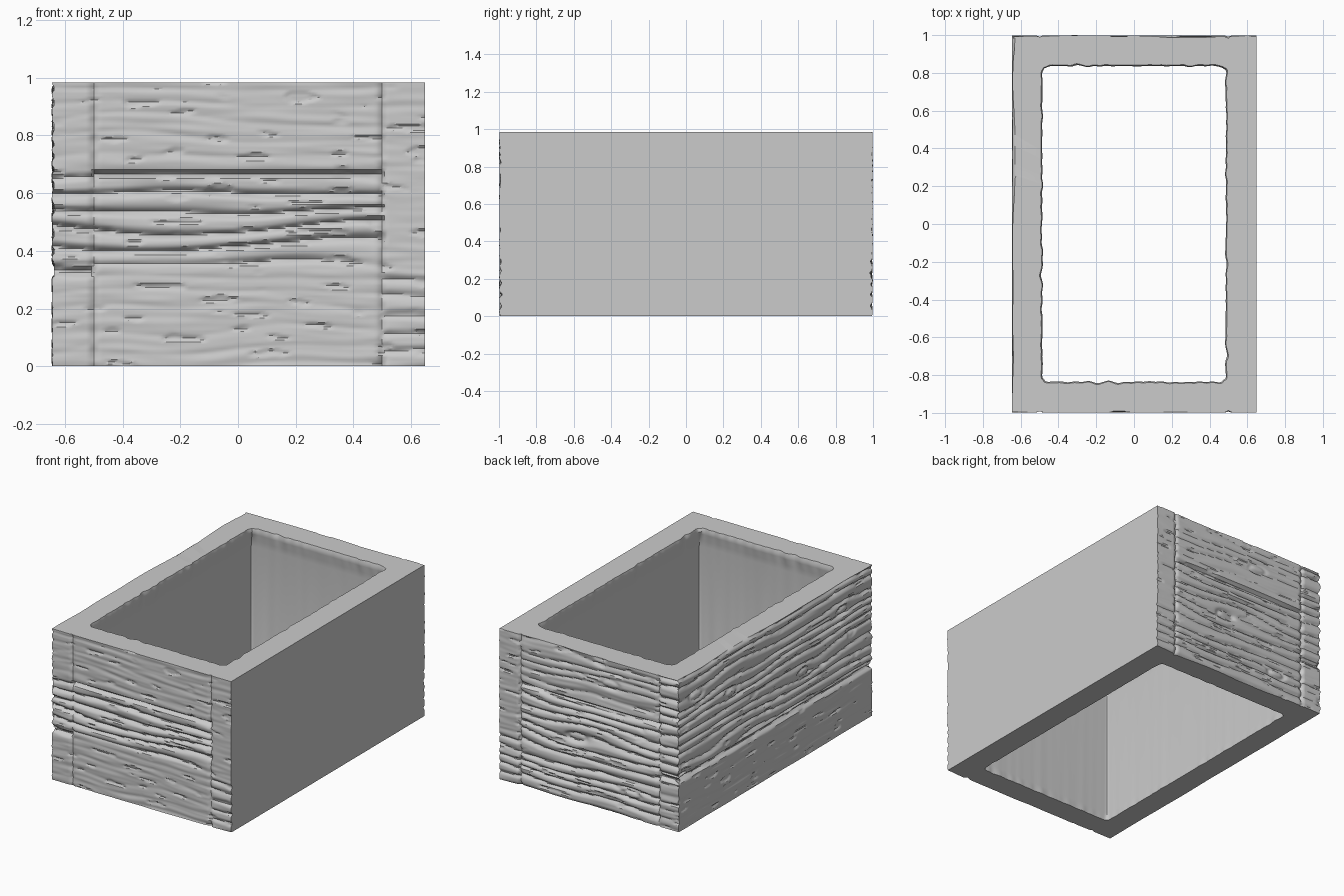
import bpy, bmesh, math
from mathutils import Vector, noise

if "Cube" in bpy.data.objects:
    bpy.data.objects.remove(bpy.data.objects["Cube"], do_unlink=True)

HX, HY, H = 0.648, 1.0, 0.984      # outer half sizes and height
SEAM = 0.5                         # where end strips meet the short planks
ROWS = 130


def ramp(a, b, v):
    t = min(1, max(0, (v - a) / (b - a)))
    return t * t * (3 - 2 * t)


def groove(v, centre, width):
    return max(0, 1 - abs(v - centre) / width)


def grain(u, z, seed, depth, knots=()):
    """Depth of carved wood grain: long wavy ridges bending around knots."""
    w = z
    hole = 0
    for ku, kz in knots:
        r2 = ((u - ku) / 0.12) ** 2 + ((z - kz) / 0.05) ** 2
        w += (z - kz) * -0.6 * math.exp(-r2)
        hole += math.exp(-((math.sqrt(r2) - 0.5) / 0.15) ** 2) * 0.6
    w += 0.025 * noise.noise(Vector((u * 2.2, z * 3, seed)))
    ridge = abs(math.sin(w * 52 + 2.2 * noise.noise(Vector((u * 1.5, z * 7, seed + 5)))))
    fine = noise.noise(Vector((u * 5, w * 45, seed + 9)))
    chips = ramp(0.35, 0.5, noise.noise(Vector((u * 7, w * 38, seed + 20))))
    valley = (1 - ridge) ** 1.6
    return depth * (valley + hole) + 0.003 * (1 + fine) + 0.006 * chips


def seams(u, z, left_notch):
    """Ragged vertical joints beside the end strips."""
    rough = 0.5 + 0.5 * noise.noise(Vector((u * 4, z * 30, 3)))
    return 0.02 * rough * groove(abs(u), SEAM, 0.016) + left_notch


def notch(z, u):
    return 0.03 * groove(z, 0.33 + 0.006 * noise.noise(Vector((u * 6, 0, 1))), 0.022)


def front(u, z):
    middle = ramp(0.34, 0.38, z) * (1 - ramp(0.64, 0.68, z))
    if u > SEAM:
        return seams(u, z, 0) + grain(u, z, 41, 0.012 * (1 - ramp(0.3, 0.34, z)))
    d = grain(u, z, 2, 0.003 + 0.02 * middle) + seams(u, z, 0)
    if u < -SEAM:
        return d + notch(z, u)
    return d + 0.026 * groove(z, 0.668, 0.014)


def back(u, z):
    if u > SEAM:
        return seams(u, z, 0) + grain(u, z, 33, 0.014 * (1 - ramp(0.31, 0.35, z)))
    if u < -SEAM:
        upper = ramp(0.33, 0.36, z)
        return seams(u, z, notch(z, u)) + grain(u, z, 12, 0.006 + 0.012 * upper)
    knots = ((-0.15, 0.83), (0.1, 0.42), (-0.3, 0.15))
    d = grain(u, z, 17, 0.018 - 0.008 * ramp(0.66, 0.7, z), knots)
    return d + seams(u, z, 0) + 0.02 * groove(z, 0.66, 0.014)


def long_side(u, z):
    knots = ((0.8, 0.82), (0.45, 0.7), (-0.3, 0.55), (-0.7, 0.8))
    d = grain(u, z, 12, 0.003 + 0.015 * ramp(0.33, 0.37, z), knots)
    return d + notch(z, u)


def carve(x, y, z):
    """Push a point on the outer box inward along each face it lies on."""
    dx = long_side(y, z) if x <= -HX else 0
    dy = 0
    if y <= -HY:
        dy = front(x, z)
    elif y >= HY:
        dy = back(x, z)
    return Vector((x + dx, y - math.copysign(dy, y), z))


def inner(sx, sy, z, hx, hy, r, wobble):
    """Point on a rounded rectangular opening with a ragged edge."""
    w = wobble * noise.noise(Vector((sx * 9, sy * 14, z * 3)))
    hx, hy = hx + w, hy + w
    p = Vector((sx * hx, sy * hy))
    q = Vector((min(hx - r, max(r - hx, p.x)), min(hy - r, max(r - hy, p.y))))
    e = p - q
    if abs(e.x) > 1e-6 and abs(e.y) > 1e-6 and e.length > r:
        p = q + e.normalized() * r
    return Vector((p.x, p.y, z))


# Perimeter as fractions of the half sizes, one run per side
corners = [((-1, -1), (1, -1), 130), ((1, -1), (1, 1), 130),
           ((1, 1), (-1, 1), 130), ((-1, 1), (-1, -1), 190)]
path = [(a[0] + (b[0] - a[0]) * i / n, a[1] + (b[1] - a[1]) * i / n)
        for a, b, n in corners for i in range(n)]

# Outer carved skin, then down the inside of the opening
loops = [[carve(sx * HX, sy * HY, H * k / ROWS) for sx, sy in path]
         for k in range(ROWS + 1)]
lining = [(H, 0.492, 0.842, 0.045, 0.012), (0.965, 0.486, 0.836, 0.04, 0.01),
          (0.945, 0.488, 0.838, 0.03, 0.008), (0.90, 0.497, 0.847, 0.01, 0.002),
          (0.86, 0.5, 0.85, 0.004, 0), (0.06, 0.5, 0.85, 0.004, 0),
          (0.03, 0.495, 0.845, 0.02, 0.004), (0, 0.493, 0.843, 0.03, 0.006)]
for z, hx, hy, r, wobble in lining:
    loops.append([inner(sx, sy, z, hx, hy, r, wobble) for sx, sy in path])

bm = bmesh.new()
rings = [[bm.verts.new(p) for p in loop] for loop in loops]
count = len(path)
for a, b in zip(rings, rings[1:] + rings[:1]):
    for i in range(count):
        j = (i + 1) % count
        bm.faces.new((a[i], a[j], b[j], b[i]))
bmesh.ops.recalc_face_normals(bm, faces=bm.faces)
mesh = bpy.data.meshes.new("wooden_box")
bm.to_mesh(mesh)
bm.free()
box = bpy.data.objects.new("wooden_box", mesh)
bpy.context.scene.collection.objects.link(box)

# Plain grey material
grey = bpy.data.materials.new("plain grey")
grey.use_nodes = True
colour = (0.6, 0.6, 0.6, 1)
grey.diffuse_color = colour
grey.node_tree.nodes["Principled BSDF"].inputs["Base Color"].default_value = colour
mesh.materials.append(grey)

bpy.context.view_layer.objects.active = box
box.select_set(True)
bpy.ops.object.shade_smooth_by_angle(angle=math.radians(35))
